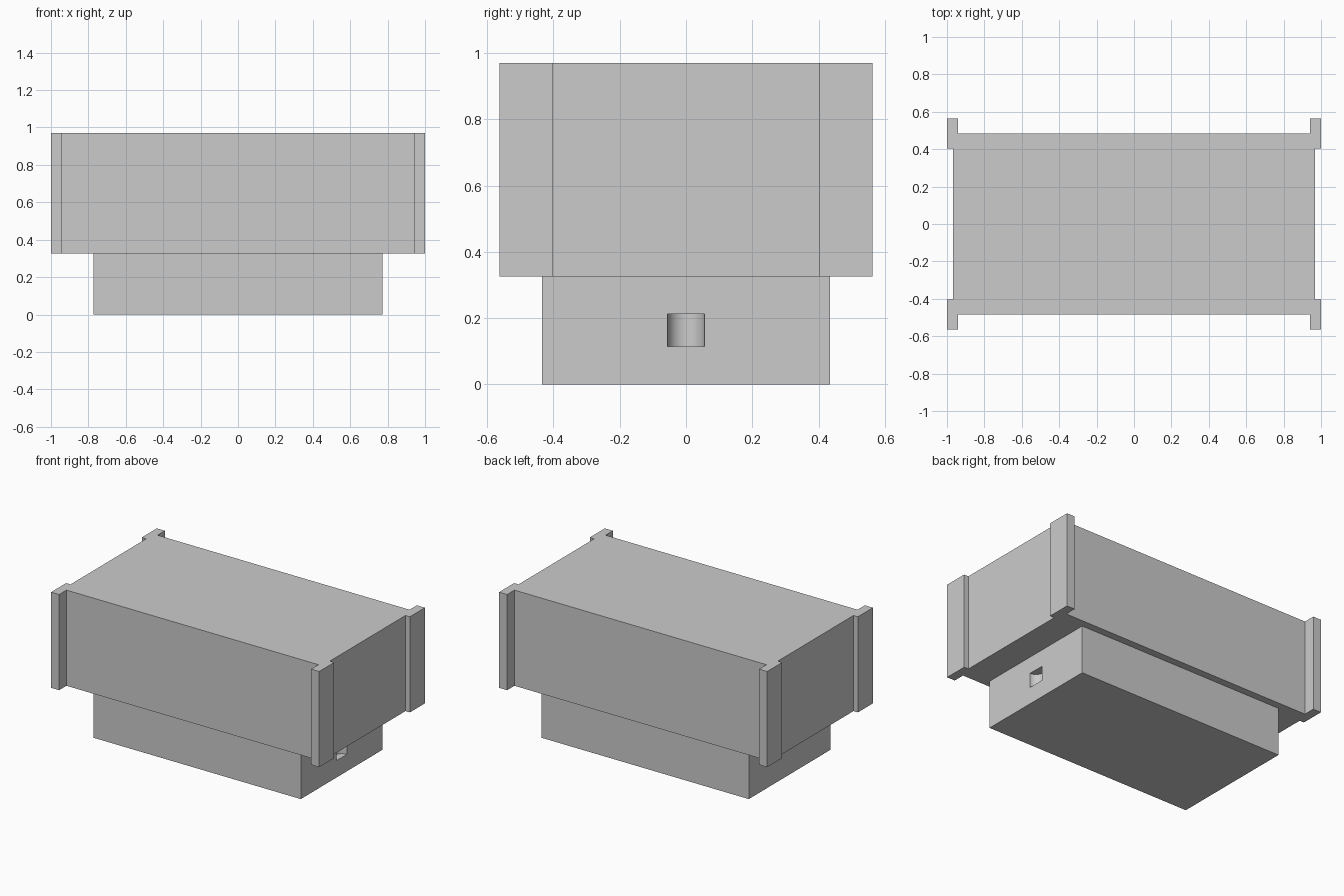
import bpy, bmesh

old = bpy.data.objects.get("Cube")
if old:
    bpy.data.objects.remove(old, do_unlink=True)

grey = bpy.data.materials.new("light_grey")
grey.use_nodes = True
grey.diffuse_color = (0.6, 0.6, 0.6, 1)
grey.node_tree.nodes["Principled BSDF"].inputs["Base Color"].default_value = (0.6, 0.6, 0.6, 1)


def prism(name, outline, bottom, top):
    """Extrude a flat outline straight up."""
    bm = bmesh.new()
    face = bm.faces.new([bm.verts.new((x, y, bottom)) for x, y in outline])
    extruded = bmesh.ops.extrude_face_region(bm, geom=[face])["geom"]
    for v in extruded:
        if isinstance(v, bmesh.types.BMVert):
            v.co.z = top
    bmesh.ops.recalc_face_normals(bm, faces=bm.faces)
    mesh = bpy.data.meshes.new(name)
    bm.to_mesh(mesh)
    bm.free()
    mesh.materials.append(grey)
    obj = bpy.data.objects.new(name, mesh)
    bpy.context.collection.objects.link(obj)
    return obj


def mirror_quarter(points):
    """Mirror a quarter outline into all four corners, keeping its order."""
    half = points + [(-x, y) for x, y in reversed(points)]
    return half + [(-x, -y) for x, y in half]


# Upper body with raised corner posts
corner = [(0.967, 0.403), (1.0, 0.403), (1.0, 0.563), (0.94, 0.563), (0.94, 0.485)]
prism("upper_body", mirror_quarter(corner), 0.325, 0.97)

# Narrower base
base = prism("base", mirror_quarter([(0.773, 0.435)]), 0, 0.325)

# Half-round recess in the left end of the base
bpy.ops.mesh.primitive_cylinder_add(vertices=48, radius=0.056, depth=0.098,
                                    location=(0.773, 0, 0.163))
cutter = bpy.context.object
cutter.name = "recess_cutter"
cutter.data.materials.append(grey)
cut = base.modifiers.new("recess", 'BOOLEAN')
cut.operation = 'DIFFERENCE'
cut.solver = 'EXACT'
cut.object = cutter

bpy.ops.object.select_all(action='DESELECT')
base.select_set(True)
bpy.context.view_layer.objects.active = base
bpy.ops.object.modifier_apply(modifier=cut.name)
bpy.data.objects.remove(cutter, do_unlink=True)
bpy.ops.object.shade_smooth_by_angle()
